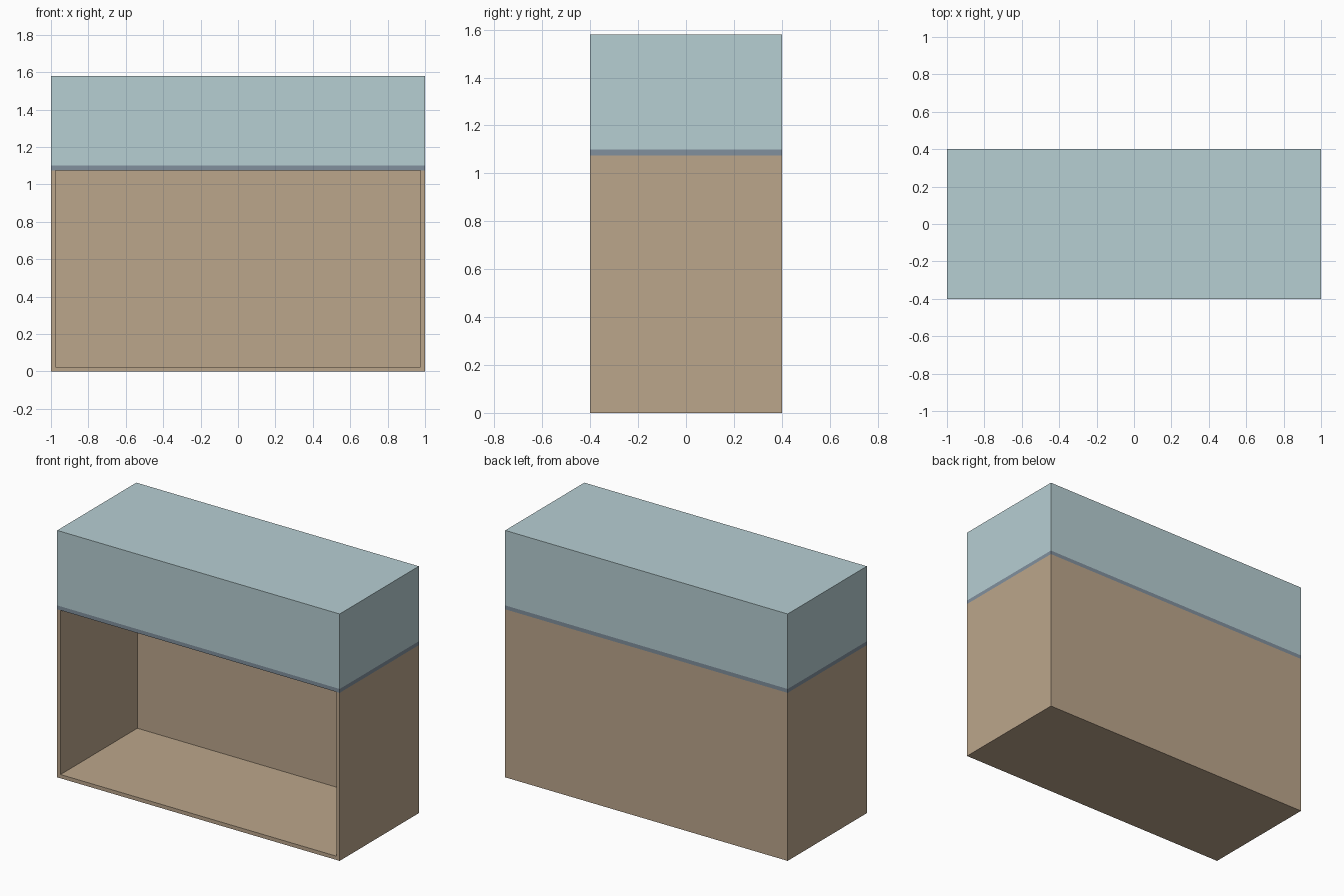
import bpy, bmesh
from mathutils import Matrix, Vector

if "Cube" in bpy.data.objects:
    bpy.data.objects.remove(bpy.data.objects["Cube"])

W, D = 2.0, 0.8
Z_STAND, Z_BASE, Z_TOP = 1.075, 1.10, 1.58
PANEL = 0.024


def material(name, color):
    mat = bpy.data.materials.new(name)
    mat.diffuse_color = (*color, 1)
    mat.use_nodes = True
    mat.node_tree.nodes["Principled BSDF"].inputs["Base Color"].default_value = mat.diffuse_color
    return mat


def block(z0, z1):
    """Box of the full footprint between two heights."""
    bm = bmesh.new()
    mtx = Matrix.Translation((0, 0, (z0 + z1) / 2)) @ Matrix.Diagonal((W, D, z1 - z0, 1))
    bmesh.ops.create_cube(bm, size=1, matrix=mtx)
    bm.normal_update()
    return bm


def finish(bm, name, mats):
    mesh = bpy.data.meshes.new(name)
    bm.to_mesh(mesh)
    bm.free()
    for m in mats:
        mesh.materials.append(m)
    obj = bpy.data.objects.new(name, mesh)
    bpy.context.collection.objects.link(obj)
    return obj


wood = material("wood", (0.50, 0.38, 0.26))
glass = material("pale_glass", (0.47, 0.62, 0.65))
trim = material("base_trim", (0.22, 0.28, 0.34))

# Cabinet stand: open at the front and under the tank, with thick panels
bm = block(0, Z_STAND)
opened = [f for f in bm.faces if f.normal.y < -0.9 or f.normal.z > 0.9]
bmesh.ops.delete(bm, geom=opened, context='FACES')
stand = finish(bm, "cabinet_stand", [wood])
panels = stand.modifiers.new("panels", 'SOLIDIFY')
panels.thickness = PANEL
panels.offset = -1
panels.use_even_offset = True

# Tank: closed block with a thin dark base band
bm = block(Z_STAND, Z_TOP)
bmesh.ops.bisect_plane(bm, geom=bm.verts[:] + bm.edges[:] + bm.faces[:],
                       plane_co=Vector((0, 0, Z_BASE)), plane_no=Vector((0, 0, 1)))
for f in bm.faces:
    f.material_index = 1 if f.calc_center_median().z < Z_BASE else 0
finish(bm, "tank", [glass, trim])
